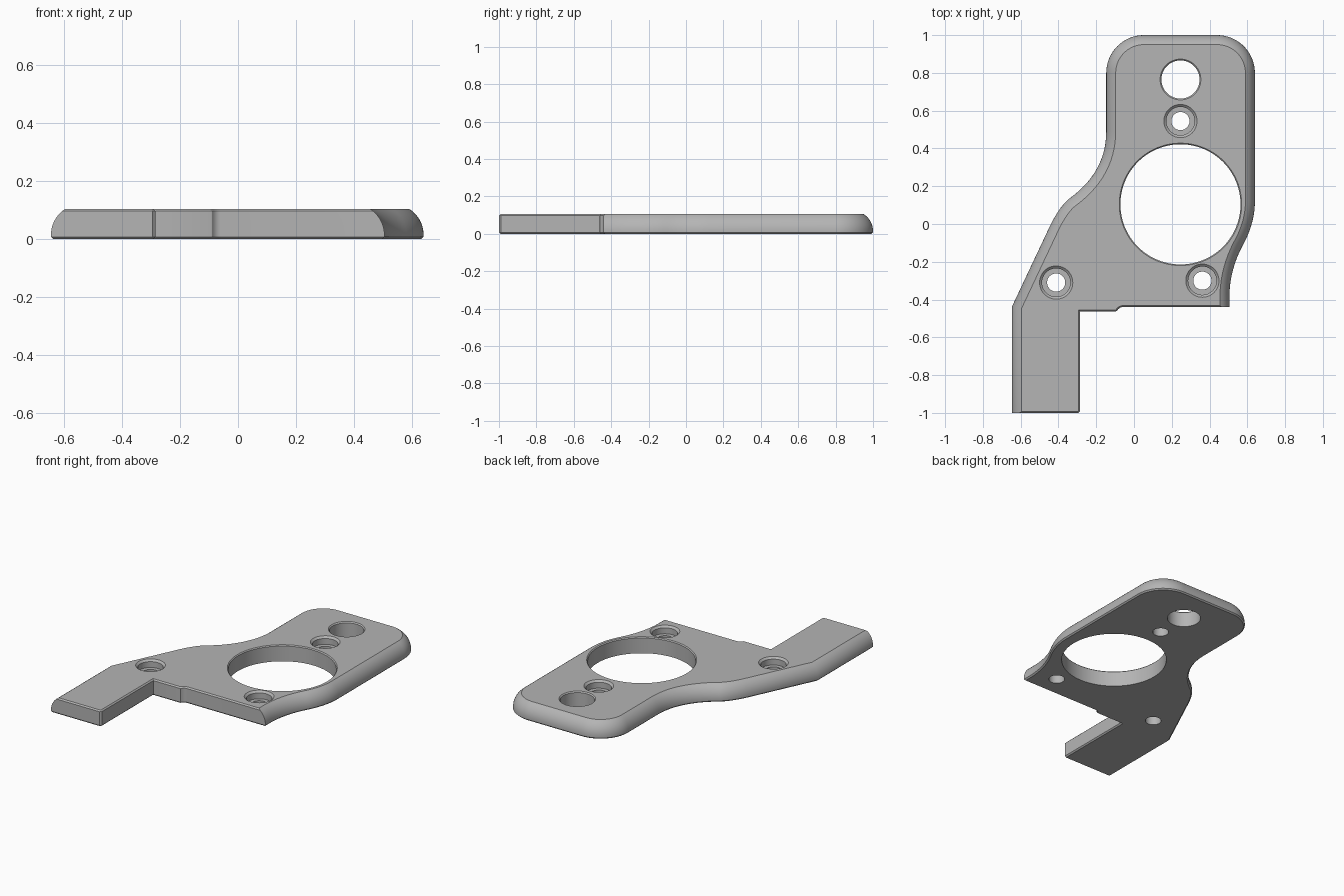
import bpy, bmesh, math
from mathutils import Vector

if "Cube" in bpy.data.objects:
    bpy.data.objects.remove(bpy.data.objects["Cube"], do_unlink=True)

THICK, EDGE = 0.105, 0.008
ROUND_START, ROUND_RADIUS = 0.015, 0.106

grey = bpy.data.materials.new("plate grey")
grey.use_nodes = True
grey.diffuse_color = (0.46, 0.46, 0.46, 1)
grey.node_tree.nodes["Principled BSDF"].inputs["Base Color"].default_value = grey.diffuse_color


def make_object(name, bm):
    bmesh.ops.recalc_face_normals(bm, faces=bm.faces)
    mesh = bpy.data.meshes.new(name)
    bm.to_mesh(mesh)
    bm.free()
    mesh.materials.append(grey)
    obj = bpy.data.objects.new(name, mesh)
    bpy.context.collection.objects.link(obj)
    return obj


def curve(a, b, c, steps=14):
    """Quadratic curve from a to c, pulled towards b."""
    a, b, c = Vector(a), Vector(b), Vector(c)
    return [a * (1 - t) ** 2 + b * 2 * t * (1 - t) + c * t * t
            for t in (i / steps for i in range(steps + 1))]


def arc(x, y, r, start, steps=16):
    """Quarter circle, anticlockwise from the start angle in degrees."""
    angles = [math.radians(start + 90 * i / steps) for i in range(steps + 1)]
    return [Vector((x + r * math.cos(a), y + r * math.sin(a))) for a in angles]


# Straight-sided front outline, then the rounded outer outline, anticlockwise
front = [Vector(p) for p in [
    (-0.645, -1), (-0.295, -1), (-0.285, -0.99), (-0.285, -0.462), (-0.095, -0.462)]]
front += curve((-0.09, -0.46), (-0.078, -0.44), (-0.06, -0.44), 4)
outer = [Vector((0.505, -0.44))]
outer += curve((0.505, -0.39), (0.505, -0.25), (0.572, -0.12))
outer += curve((0.572, -0.12), (0.64, 0.0), (0.64, 0.12))[1:]
outer += arc(0.44, 0.8, 0.2, 0) + arc(0.053, 0.8, 0.2, 90)
outer += curve((-0.147, 0.49), (-0.147, 0.28), (-0.335, 0.14))
outer += curve((-0.335, 0.14), (-0.386, 0.105), (-0.44, 0.0))[1:]
outer += [Vector((-0.645, -0.435))]
outline = front + outer
rounded = [False] * len(front) + [True] * len(outer)


def inset(round_d, small_d):
    """Move each edge inwards by its own distance and join neighbours."""
    n = len(outline)
    normals = []
    for i in range(n):
        d = (outline[(i + 1) % n] - outline[i]).normalized()
        normals.append(Vector((-d.y, d.x)))
    result = []
    for i, p in enumerate(outline):
        n1, n2 = normals[i - 1], normals[i]
        d1 = round_d if rounded[i - 1] else small_d
        d2 = round_d if rounded[i] else small_d
        det = n1.x * n2.y - n1.y * n2.x
        if d1 == d2:
            move = (n1 + n2) * d1 / (1 + n1.dot(n2))
        else:
            move = Vector((d1 * n2.y - d2 * n1.y, n1.x * d2 - n2.x * d1)) / det
        result.append(p + move)
    return result


def round_inset(z):
    h = max(0, z - ROUND_START)
    return ROUND_RADIUS - math.sqrt(ROUND_RADIUS ** 2 - h * h)


# Plate body as stacked outlines
levels = [(0, EDGE, EDGE), (EDGE, 0, 0)]
for i in range(9):
    z = ROUND_START + (THICK - EDGE - ROUND_START) * i / 8
    levels.append((z, round_inset(z), 0))
levels.append((THICK, round_inset(THICK), EDGE))
bm = bmesh.new()
rings = [[bm.verts.new((p.x, p.y, z)) for p in inset(r, s)] for z, r, s in levels]
for low, high in zip(rings, rings[1:]):
    for i in range(len(low)):
        j = (i + 1) % len(low)
        bm.faces.new((low[i], low[j], high[j], high[i]))
bm.faces.new(rings[0][::-1])
bm.faces.new(rings[-1])
plate = make_object("mounting_plate", bm)


def cut_hole(name, x, y, profile, sides=64):
    """Cut a turned shape given as (radius, height) pairs from bottom to top."""
    bm = bmesh.new()
    loops = []
    for r, z in profile:
        loops.append([bm.verts.new((x + r * math.cos(math.tau * i / sides),
                                    y + r * math.sin(math.tau * i / sides), z))
                      for i in range(sides)])
    for low, high in zip(loops, loops[1:]):
        for i in range(sides):
            j = (i + 1) % sides
            bm.faces.new((low[i], low[j], high[j], high[i]))
    bm.faces.new(loops[0][::-1])
    bm.faces.new(loops[-1])
    cutter = make_object(name, bm)
    cutter.hide_render = True
    mod = plate.modifiers.new(name, "BOOLEAN")
    mod.operation, mod.solver, mod.object = "DIFFERENCE", "EXACT", cutter
    bpy.context.view_layer.objects.active = plate
    bpy.ops.object.modifier_apply(modifier=name)
    bpy.data.objects.remove(cutter, do_unlink=True)


def plain_profile(r, lip):
    top = THICK + 0.02
    return [(r, -0.02), (r, THICK - lip), (r + lip, THICK), (r + lip, top)]


# Large opening and the plain hole above it
cut_hole("large_opening", 0.246, 0.104, plain_profile(0.318, 0.006), 96)
cut_hole("plain_hole", 0.246, 0.765, plain_profile(0.101, 0.007))

# Three stepped screw holes
screw = [(0.048, -0.02), (0.048, 0.055), (0.075, 0.055), (0.075, THICK - 0.012),
         (0.088, THICK), (0.088, THICK + 0.02)]
for x, y in [(0.246, 0.545), (0.362, -0.3), (-0.412, -0.31)]:
    cut_hole("screw_hole", x, y, screw, 48)

# Smooth the curved walls and keep the rims sharp
bpy.ops.object.select_all(action="DESELECT")
plate.select_set(True)
bpy.context.view_layer.objects.active = plate
bpy.ops.object.shade_smooth_by_angle(angle=math.radians(30))
